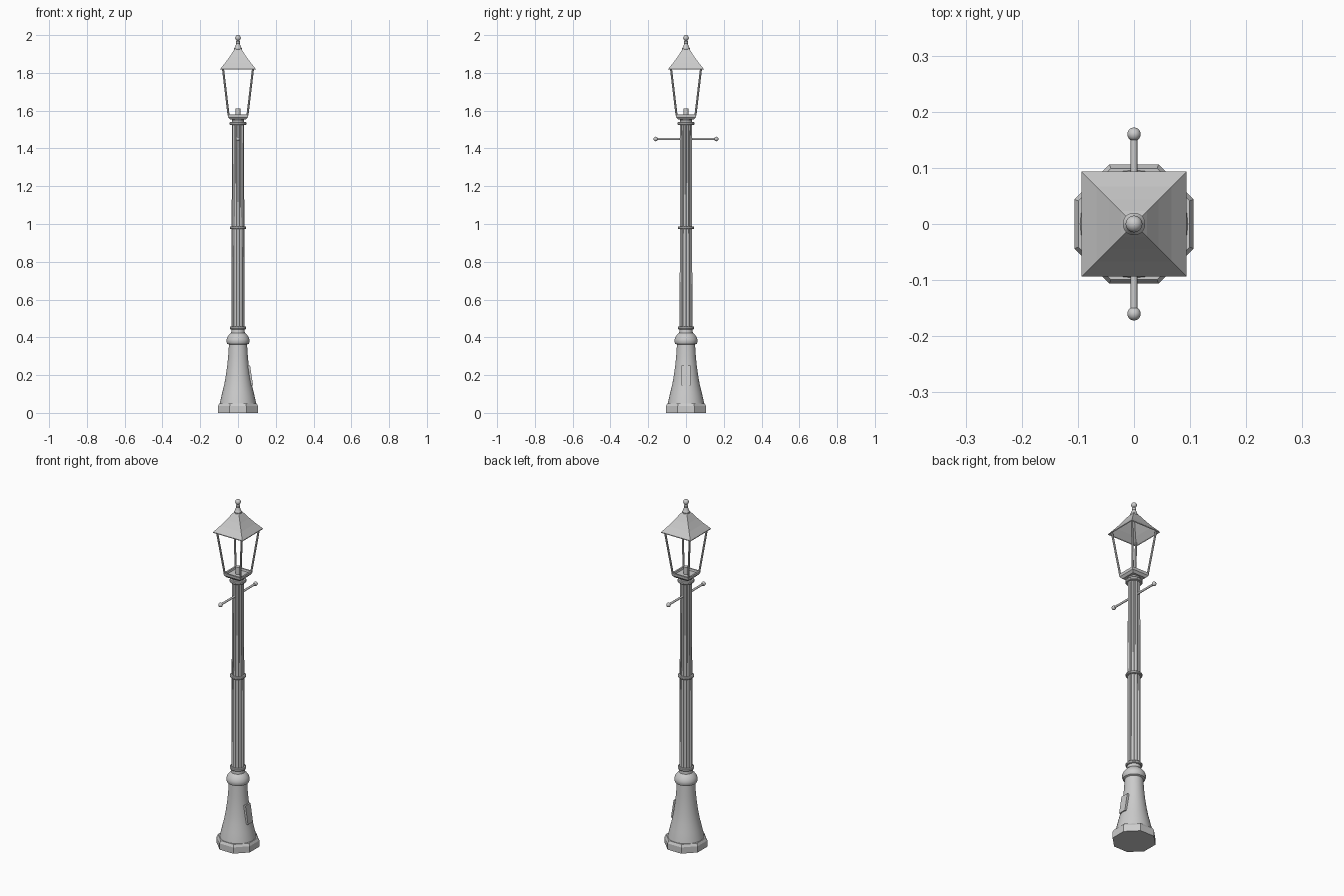
import bpy, bmesh, math
from mathutils import Vector

if "Cube" in bpy.data.objects:
    bpy.data.objects.remove(bpy.data.objects["Cube"])


def make_object(name, bm, smooth=True):
    bmesh.ops.recalc_face_normals(bm, faces=bm.faces)
    mesh = bpy.data.meshes.new(name)
    bm.to_mesh(mesh)
    bm.free()
    ob = bpy.data.objects.new(name, mesh)
    bpy.context.collection.objects.link(ob)
    if smooth:
        bpy.ops.object.select_all(action='DESELECT')
        ob.select_set(True)
        bpy.context.view_layer.objects.active = ob
        bpy.ops.object.shade_smooth_by_angle(angle=math.radians(35))
    return ob


def loft(name, profile, sides=32, turn=0.0, caps=True, smooth=True, shape=None):
    """Stack rings of (radius, z); shape(angle) may offset the radius."""
    bm = bmesh.new()
    rings = []
    for r, z in profile:
        ring = []
        for i in range(sides):
            a = turn + 2 * math.pi * i / sides
            rr = r + (shape(a) if shape else 0)
            ring.append(bm.verts.new((rr * math.cos(a), rr * math.sin(a), z)))
        rings.append(ring)
    for lo, hi in zip(rings, rings[1:]):
        for i in range(sides):
            j = (i + 1) % sides
            bm.faces.new((lo[i], lo[j], hi[j], hi[i]))
    if caps:
        bm.faces.new(rings[0])
        bm.faces.new(rings[-1])
    return make_object(name, bm, smooth)


def square(name, profile, caps=True):
    return loft(name, [(h * math.sqrt(2), z) for h, z in profile], 4,
                math.pi / 4, caps, smooth=False)


def rod(name, p, q, r, sides=12):
    p, q = Vector(p), Vector(q)
    bm = bmesh.new()
    bmesh.ops.create_cone(bm, cap_ends=True, segments=sides, radius1=r,
                          radius2=r, depth=(q - p).length)
    bm.transform((q - p).to_track_quat('Z', 'Y').to_matrix().to_4x4())
    bmesh.ops.translate(bm, verts=bm.verts, vec=(p + q) / 2)
    return make_object(name, bm)


def ball(name, centre, r):
    bm = bmesh.new()
    bmesh.ops.create_uvsphere(bm, u_segments=20, v_segments=12, radius=r)
    bmesh.ops.translate(bm, verts=bm.verts, vec=centre)
    return make_object(name, bm)


# Octagonal plinth
k = 1 / math.cos(math.pi / 8)
loft("plinth", [(0.106 * k, 0), (0.106 * k, 0.036), (0.099 * k, 0.05)],
     8, math.pi / 8, smooth=False)

# Flared base with rounded shoulder and neck
loft("base", [(0.096, 0.05), (0.092, 0.07), (0.084, 0.105), (0.073, 0.15),
              (0.064, 0.2), (0.057, 0.25), (0.052, 0.3), (0.048, 0.362),
              (0.057, 0.366), (0.061, 0.376), (0.061, 0.388), (0.056, 0.402),
              (0.046, 0.415), (0.036, 0.424), (0.035, 0.442)])

# Access door on the right side of the base, leaning with the flare
bm = bmesh.new()
for side in (-0.023, 0.023):
    for x, z in ((0.06, 0.145), (0.08, 0.145), (0.064, 0.25), (0.045, 0.25)):
        bm.verts.new((x, side, z))
bmesh.ops.convex_hull(bm, input=bm.verts)
make_object("access_door", bm, smooth=False)

# Fluted shaft
FLUTES = 14
loft("shaft", [(0.0345, 0.44), (0.0335, 0.98), (0.032, 1.53)], FLUTES * 6,
     shape=lambda a: -0.0045 * abs(math.sin(a * FLUTES / 2)) ** 1.3)


# Collars round the shaft
def collar(name, z, r, h):
    loft(name, [(0.033, z - h), (r - 0.003, z - h), (r, z - h * 0.5),
                (r, z + h * 0.5), (r - 0.003, z + h), (0.033, z + h)])


collar("lower_collar", 0.45, 0.043, 0.008)
collar("middle_collar", 0.98, 0.043, 0.007)
collar("upper_collar", 1.532, 0.044, 0.008)
loft("lantern_neck", [(0.033, 1.538), (0.030, 1.545), (0.035, 1.56)])

# Ladder bar with ball ends
rod("ladder_bar", (0, -0.16, 1.45), (0, 0.16, 1.45), 0.006)
for s, side in ((-1, "front"), (1, "back")):
    ball("ladder_bar_ball_" + side, (0, s * 0.16, 1.45), 0.012)

# Lantern tray and burner
square("lantern_tray", [(0.042, 1.553), (0.053, 1.565), (0.055, 1.58),
                        (0.046, 1.58), (0.043, 1.57)])
loft("burner", [(0.013, 1.568), (0.013, 1.612)], 16)

# Four splayed corner posts
for sx in (-1, 1):
    for sy in (-1, 1):
        rod("lantern_post", (sx * 0.05, sy * 0.05, 1.575),
            (sx * 0.08, sy * 0.08, 1.827), 0.0055, 8)

# Hollow curved roof
roof = square("roof", [(0.094, 1.817), (0.094, 1.821), (0.067, 1.854),
                       (0.044, 1.886), (0.023, 1.918), (0.012, 1.932)], caps=False)
thick = roof.modifiers.new("thickness", 'SOLIDIFY')
thick.thickness = 0.003
thick.offset = -1

# Finial
loft("finial", [(0.017, 1.916), (0.020, 1.924), (0.020, 1.931), (0.015, 1.938),
                (0.012, 1.948), (0.009, 1.956), (0.011, 1.961), (0.011, 1.966),
                (0.006, 1.972)], 20)
ball("finial_ball", (0, 0, 1.985), 0.015)
